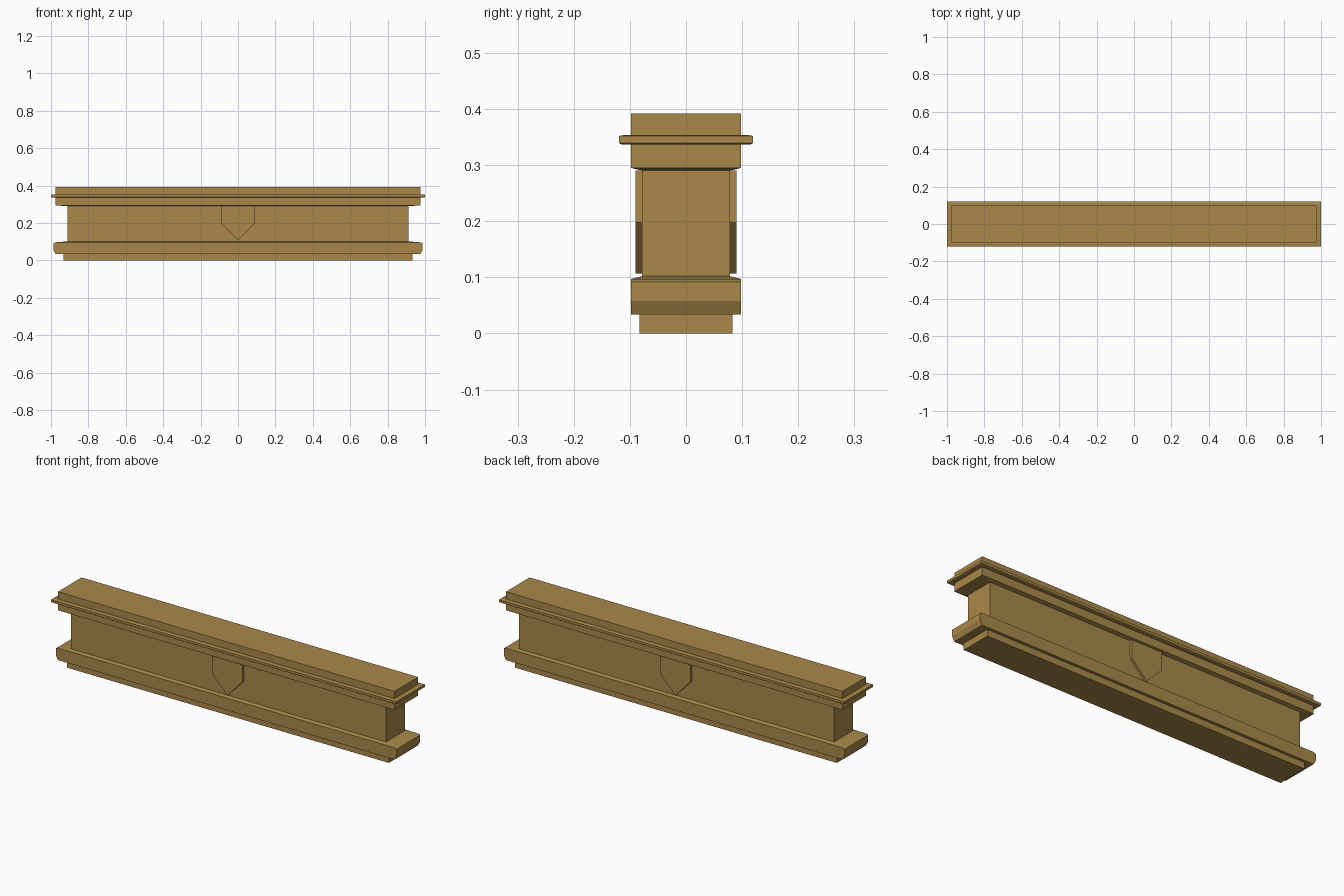
import bpy, bmesh

if "Cube" in bpy.data.objects:
    bpy.data.objects.remove(bpy.data.objects["Cube"])

mat = bpy.data.materials.new("tan_stone")
mat.diffuse_color = (0.40, 0.25, 0.07, 1)
mat.use_nodes = True
mat.node_tree.nodes["Principled BSDF"].inputs["Base Color"].default_value = mat.diffuse_color


def finish(name, bm):
    bmesh.ops.recalc_face_normals(bm, faces=bm.faces)
    mesh = bpy.data.meshes.new(name)
    bm.to_mesh(mesh)
    bm.free()
    mesh.materials.append(mat)
    obj = bpy.data.objects.new(name, mesh)
    bpy.context.collection.objects.link(obj)
    return obj


def stack(name, sections):
    """Loft rectangles given as (half length, half depth, height)."""
    bm = bmesh.new()
    rings = [[bm.verts.new((sx * hx, sy * hy, z))
              for sx, sy in ((-1, -1), (1, -1), (1, 1), (-1, 1))]
             for hx, hy, z in sections]
    bm.faces.new(rings[0])
    bm.faces.new(rings[-1])
    for a, b in zip(rings, rings[1:]):
        for i in range(4):
            j = (i + 1) % 4
            bm.faces.new((a[i], a[j], b[j], b[i]))
    return finish(name, bm)


# Plinth and lower moulding
stack("base_plinth", [(0.932, 0.083, 0), (0.932, 0.083, 0.034)])
stack("lower_moulding", [(0.975, 0.098, 0.034), (0.987, 0.098, 0.058),
                         (0.987, 0.098, 0.092), (0.975, 0.098, 0.097),
                         (0.912, 0.078, 0.102)])

# Recessed central beam
stack("core_beam", [(0.912, 0.078, 0.102), (0.912, 0.078, 0.29)])

# Upper moulding, projecting ledge and cap
stack("upper_moulding", [(0.912, 0.078, 0.29), (0.975, 0.098, 0.295),
                         (0.975, 0.098, 0.338)])
stack("ledge", [(0.995, 0.116, 0.337), (1.0, 0.119, 0.339),
                (1.0, 0.119, 0.352), (0.985, 0.108, 0.354)])
stack("top_cap", [(0.975, 0.098, 0.353), (0.975, 0.098, 0.392)])

# Pointed shield on the front and back
outline = [(-0.088, 0.29), (-0.088, 0.198), (0, 0.107), (0.088, 0.198), (0.088, 0.29)]
for name, side in (("front_shield", -1), ("back_shield", 1)):
    bm = bmesh.new()
    face = bm.faces.new([bm.verts.new((x, side * 0.076, z)) for x, z in outline])
    new = bmesh.ops.extrude_face_region(bm, geom=[face])["geom"]
    bmesh.ops.translate(bm, vec=(0, side * 0.014, 0),
                        verts=[v for v in new if isinstance(v, bmesh.types.BMVert)])
    if not any(len(f.verts) == 5 and abs(f.calc_center_median().y) < 0.08 for f in bm.faces):
        bm.faces.new([v for v in bm.verts if abs(v.co.y) < 0.08])
    finish(name, bm)
